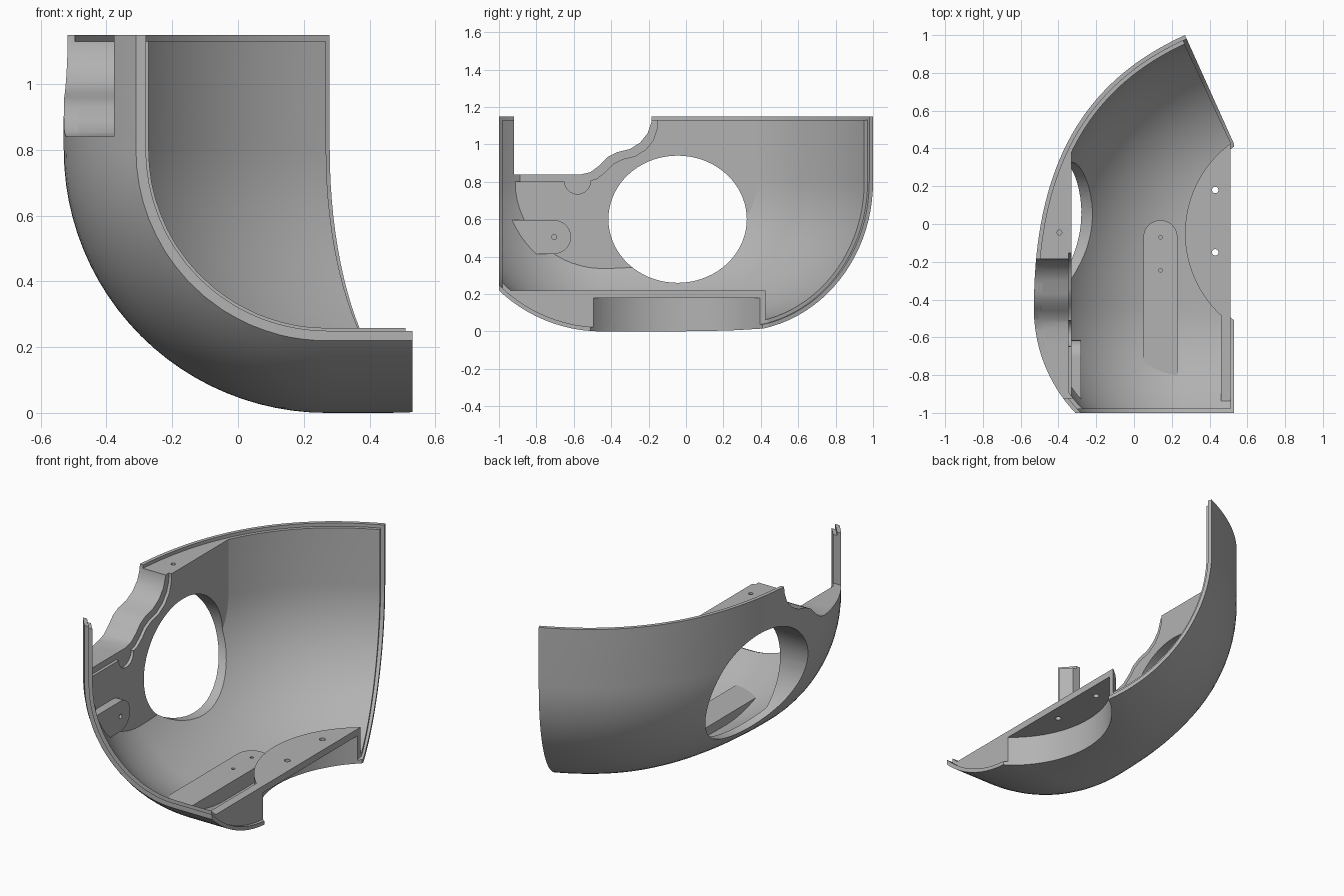
import bpy, bmesh, math
from mathutils import Vector

cube = bpy.data.objects.get("Cube")
if cube:
    bpy.data.objects.remove(cube, do_unlink=True)

grey = bpy.data.materials.new("plain grey")
grey.use_nodes = True
grey.diffuse_color = (0.45, 0.45, 0.45, 1)
grey.node_tree.nodes["Principled BSDF"].inputs["Base Color"].default_value = (0.45, 0.45, 0.45, 1)

R = 0.8                       # radius of the rounded bilge
CENTRE = Vector((0.27, -0.45))
FAR = 0.62                    # flat floor runs past the trim line


def to_object(name, bm):
    bmesh.ops.recalc_face_normals(bm, faces=bm.faces)
    mesh = bpy.data.meshes.new(name)
    bm.to_mesh(mesh)
    bm.free()
    obj = bpy.data.objects.new(name, mesh)
    bpy.context.collection.objects.link(obj)
    mesh.materials.append(grey)
    return obj


def prism(points, axis, lo, hi, name="cutter"):
    """Extrude a 2D outline along x (points are y, z) or z (points are x, y)."""
    bm = bmesh.new()
    place = (lambda p, h: (h, p[0], p[1])) if axis == "x" else (lambda p, h: (p[0], p[1], h))
    low = [bm.verts.new(place(p, lo)) for p in points]
    high = [bm.verts.new(place(p, hi)) for p in points]
    bm.faces.new(low)
    bm.faces.new(high)
    for i in range(len(points)):
        j = (i + 1) % len(points)
        bm.faces.new((low[i], low[j], high[j], high[i]))
    return to_object(name, bm)


def rect(a0, a1, b0, b1):
    return [(a0, b0), (a1, b0), (a1, b1), (a0, b1)]


def ellipse(a, b, ra, rb, n=64, start=0.0, sweep=math.tau):
    steps = n if sweep == math.tau else n + 1
    return [(a + ra * math.cos(start + sweep * i / n),
             b + rb * math.sin(start + sweep * i / n)) for i in range(steps)]


def boolean(obj, tool, op="DIFFERENCE"):
    mod = obj.modifiers.new("cut", "BOOLEAN")
    mod.object, mod.operation, mod.solver = tool, op, "EXACT"
    bpy.context.view_layer.objects.active = obj
    bpy.ops.object.modifier_apply(modifier=mod.name)
    bpy.data.objects.remove(tool, do_unlink=True)


def stations(margin):
    """Plan path: free curve along the side, then a round front."""
    p0, p1 = Vector((-0.53, -0.45)), Vector((-0.53, 0.30))
    p2, p3 = Vector((-0.276, 0.754)), Vector((0.27, 1.0))
    out = []
    for i in range(36, -1, -1):
        t = (1 - margin * 0.6) * i / 36
        s = 1 - t
        p = p0 * s**3 + p1 * (3 * s * s * t) + p2 * (3 * s * t * t) + p3 * t**3
        d = ((p1 - p0) * s * s + (p2 - p1) * (2 * s * t) + (p3 - p2) * t * t).normalized()
        out.append((p, Vector((d.y, -d.x))))
    for i in range(1, 25):
        a = math.pi / 2 * i / 24
        n = Vector((math.cos(a), math.sin(a)))
        out.append((CENTRE - n * R, n))
    out.append((Vector((FAR, CENTRE.y - R)), Vector((0, 1))))
    return out


def hull_layer(name, t0, t1, margin=0.0):
    """Layer of the hull between depths t0 and t1, trimmed by margin at its edges."""
    def side(t):
        arc = [(R - (R - t) * math.cos(a), R - (R - t) * math.sin(a))
               for a in (math.pi / 2 * k / 24 for k in range(25))]
        return [(t, 1.15 - margin)] + arc + [(None, t)]
    profile = side(t0) + side(t1)[::-1]
    bm = bmesh.new()
    rings = []
    for p, n in stations(margin):
        spine = p + n * R
        reach = R + (max(0, (FAR - spine.x) / n.x) if n.x > 0.01 else 0)
        ring = []
        for d, z in profile:
            q = p + n * (reach if d is None else d)
            if d is None and p.y < CENTRE.y:
                q = Vector((FAR, CENTRE.y))
            ring.append(bm.verts.new((q.x, q.y, z)))
        rings.append(ring)
    for a, b in zip(rings, rings[1:]):
        for i in range(len(a)):
            j = (i + 1) % len(a)
            bm.faces.new((a[i], a[j], b[j], b[i]))
    bmesh.ops.remove_doubles(bm, verts=bm.verts, dist=1e-4)
    bmesh.ops.holes_fill(bm, edges=[e for e in bm.edges if e.is_boundary], sides=0)
    obj = to_object(name, bm)
    boolean(obj, prism(rect(-2, 2, -2, -1 + margin), "z", -1, 2))
    boolean(obj, prism(rect(0.53 - margin, 2, -2, 2), "z", -1, 2))
    return obj


def fill(name, outline, axis, lo, hi):
    """Solid infill: a prism blended into the hull."""
    obj = hull_layer(name, 0.015, 0.35, 0.02)
    boolean(obj, prism(outline, axis, lo, hi), "INTERSECT")
    return obj


# Hull: outer skin and a slightly shorter inner skin forming the stepped rim
outer = hull_layer("outer_shell", 0.0, 0.022)
inner = hull_layer("inner_shell", 0.018, 0.042, 0.02)

# Flat side wall
wall = fill("side_wall", rect(-0.93, 0.6, 0, 1.13), "x", -1, -0.33)

# Wavy cut-out in the upper edge, with a lower step on the inside
wave = [(-0.56, 0.84), (-0.51, 0.852), (-0.46, 0.89), (-0.42, 0.932), (-0.37, 0.958),
        (-0.30, 0.975), (-0.245, 1.01), (-0.205, 1.06), (-0.185, 1.12), (-0.18, 1.3)]
for part in (outer, inner, wall):
    boolean(part, prism([(-0.92, 1.3), (-0.92, 0.84)] + wave, "x", -1, 0))
step = [(y + 0.03, z - 0.037) for y, z in wave]
boolean(wall, prism([(-0.95, 1.3), (-0.95, 0.803)] + step, "x", -0.348, 0))
boolean(wall, prism(ellipse(-0.58, 0.805, 0.07, 0.07, 32), "x", -0.348, 0))
boolean(wall, prism(ellipse(-0.395, -0.045, 0.013, 0.013, 16), "z", 1.0, 1.3))

# Large round opening through the side
for part in (outer, inner, wall):
    boolean(part, prism(ellipse(-0.045, 0.60, 0.37, 0.34, 72), "x", -1, 0.1))

# Round-ended mounting boss on the side wall
half = math.pi / 2
boss = fill("wall_boss", [(-1, 0.595), (-1, 0.415)] +
            ellipse(-0.705, 0.505, 0.09, 0.09, 24, -half, math.pi), "x", -0.36, -0.28)
boolean(boss, prism(ellipse(-0.705, 0.505, 0.013, 0.013, 16), "x", -0.32, 0))

# Long round-ended pad on the floor
pad = fill("floor_pad", [(0.05, -0.95), (0.23, -0.95)] +
           ellipse(0.14, -0.07, 0.09, 0.09, 24, 0, math.pi), "z", 0, 0.13)
for y in (-0.07, -0.245):
    boolean(pad, prism(ellipse(0.14, y, 0.01, 0.01, 16), "z", 0.08, 0.3))

# Upright edge plate at the inner end of the floor
plate = fill("edge_plate", rect(0.46, 0.6, -1.1, -0.45), "z", 0, 0.22)

# Raised part-round pocket, open underneath
pocket = prism(ellipse(0.86, -0.05, 0.59, 0.59, 128), "z", 0.025, 0.22, "pocket_housing")
boolean(pocket, prism(rect(0.51, 2, -2, 2), "z", -1, 2))
for y in (0.18, -0.15):
    boolean(pocket, prism(ellipse(0.43, y, 0.017, 0.017, 20), "z", -1, 1))
for part in (outer, inner, plate, pocket):
    boolean(part, prism(ellipse(0.86, -0.05, 0.566, 0.566, 128), "z", -1, 0.18))

# Smooth curves, crisp edges
for obj in (outer, inner, wall, boss, pad, plate, pocket):
    bpy.ops.object.select_all(action="DESELECT")
    obj.select_set(True)
    bpy.context.view_layer.objects.active = obj
    bpy.ops.object.shade_smooth_by_angle(angle=math.radians(30))
